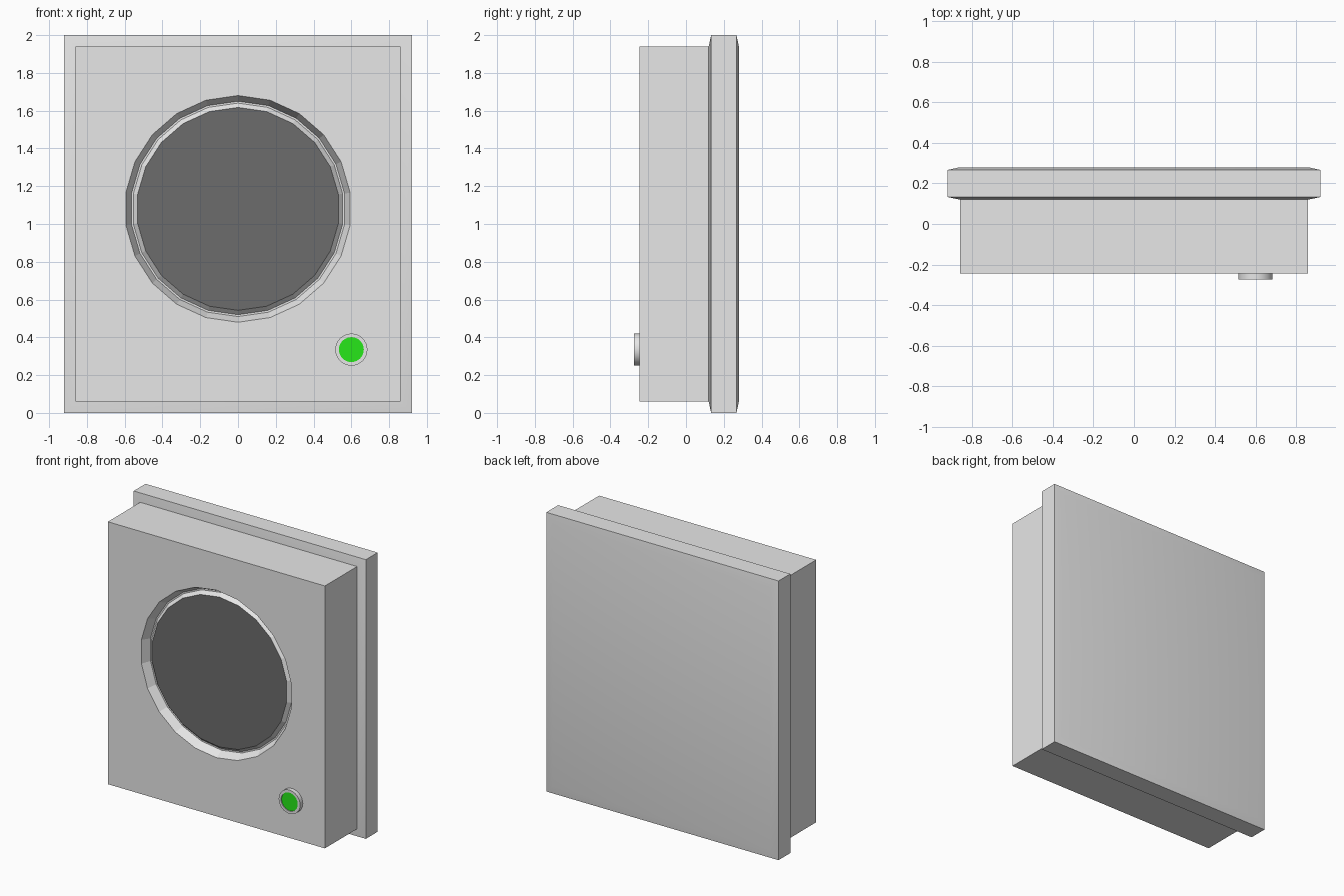
import bpy, bmesh, math
from mathutils import Vector

if "Cube" in bpy.data.objects:
    bpy.data.objects.remove(bpy.data.objects["Cube"], do_unlink=True)

FRONT = -0.245          # y of the housing's front face
DISH_Z, DISH_R, SIDES = 1.08, 0.6, 22


def material(name, rgb):
    mat = bpy.data.materials.new(name)
    mat.use_nodes = True
    colour = (*rgb, 1)
    mat.diffuse_color = colour
    mat.node_tree.nodes["Principled BSDF"].inputs["Base Color"].default_value = colour
    return mat


grey = material("light grey", (0.8, 0.8, 0.8))
dark = material("dark grey", (0.15, 0.15, 0.15))
green = material("green", (0.02, 0.8, 0.01))


def finish(bm, name, mats, smooth=False):
    mesh = bpy.data.meshes.new(name)
    bm.to_mesh(mesh)
    bm.free()
    obj = bpy.data.objects.new(name, mesh)
    bpy.context.collection.objects.link(obj)
    for mat in mats:
        mesh.materials.append(mat)
    if smooth:
        bpy.ops.object.select_all(action="DESELECT")
        obj.select_set(True)
        bpy.context.view_layer.objects.active = obj
        bpy.ops.object.shade_smooth_by_angle(angle=math.radians(30))
    return obj


def ring(bm, x, z, r, y, sides):
    angles = [2 * math.pi * i / sides for i in range(sides)]
    return [bm.verts.new((x + r * math.sin(a), y, z + r * math.cos(a))) for a in angles]


def lathe(name, x, z, profile, sides, cap_mat, smooth):
    """Turn (radius, y) points about the y axis and cap the last ring."""
    bm = bmesh.new()
    rings = [ring(bm, x, z, r, y, sides) for r, y in profile]
    for a, b in zip(rings, rings[1:]):
        for i in range(sides):
            j = (i + 1) % sides
            bm.faces.new((a[i], b[i], b[j], a[j]))
    bm.faces.new(rings[-1][::-1]).material_index = 1
    return finish(bm, name, [grey, cap_mat], smooth)


def rectangle(bm, half_x, y, low, high):
    corners = ((-half_x, low), (half_x, low), (half_x, high), (-half_x, high))
    return [bm.verts.new((x, y, z)) for x, z in corners]


def bridge(bm, a, b):
    for i in range(4):
        j = (i + 1) % 4
        bm.faces.new((a[i], b[i], b[j], a[j]))


def edges(bm, loop):
    return [bm.edges.get(p) or bm.edges.new(p) for p in zip(loop, loop[1:] + loop[:1])]


# Housing: box whose front face has a round opening
bm = bmesh.new()
front = rectangle(bm, 0.86, FRONT, 0.06, 1.94)
back = rectangle(bm, 0.86, 0.13, 0.06, 1.94)
bridge(bm, front, back)
bm.faces.new(back[::-1])
opening = ring(bm, 0, DISH_Z, DISH_R, FRONT, SIDES)
bmesh.ops.triangle_fill(bm, use_beauty=True, normal=Vector((0, -1, 0)),
                        edges=edges(bm, front) + edges(bm, opening))
bmesh.ops.recalc_face_normals(bm, faces=bm.faces)
finish(bm, "housing", [grey])

# Tapered recess with the raised dark disc inside it
lathe("recessed_disc", 0, DISH_Z,
      [(DISH_R, FRONT), (0.57, -0.185), (0.56, -0.185), (0.537, -0.21)],
      SIDES, dark, False)

# Back plate: slab with shallow tapers on both faces
bm = bmesh.new()
loops = [rectangle(bm, 0.92 - inset, y, inset, 2 - inset)
         for inset, y in ((0.06, 0.12), (0, 0.133), (0, 0.267), (0.06, 0.28))]
for a, b in zip(loops, loops[1:]):
    bridge(bm, a, b)
bm.faces.new(loops[0])
bm.faces.new(loops[-1][::-1])
bmesh.ops.recalc_face_normals(bm, faces=bm.faces)
finish(bm, "back_plate", [grey], True)

# Indicator button: short rim around a sunken green lens
lathe("indicator_button", 0.6, 0.335,
      [(0.085, FRONT), (0.085, -0.275), (0.066, -0.275), (0.066, -0.269)],
      32, green, True)
